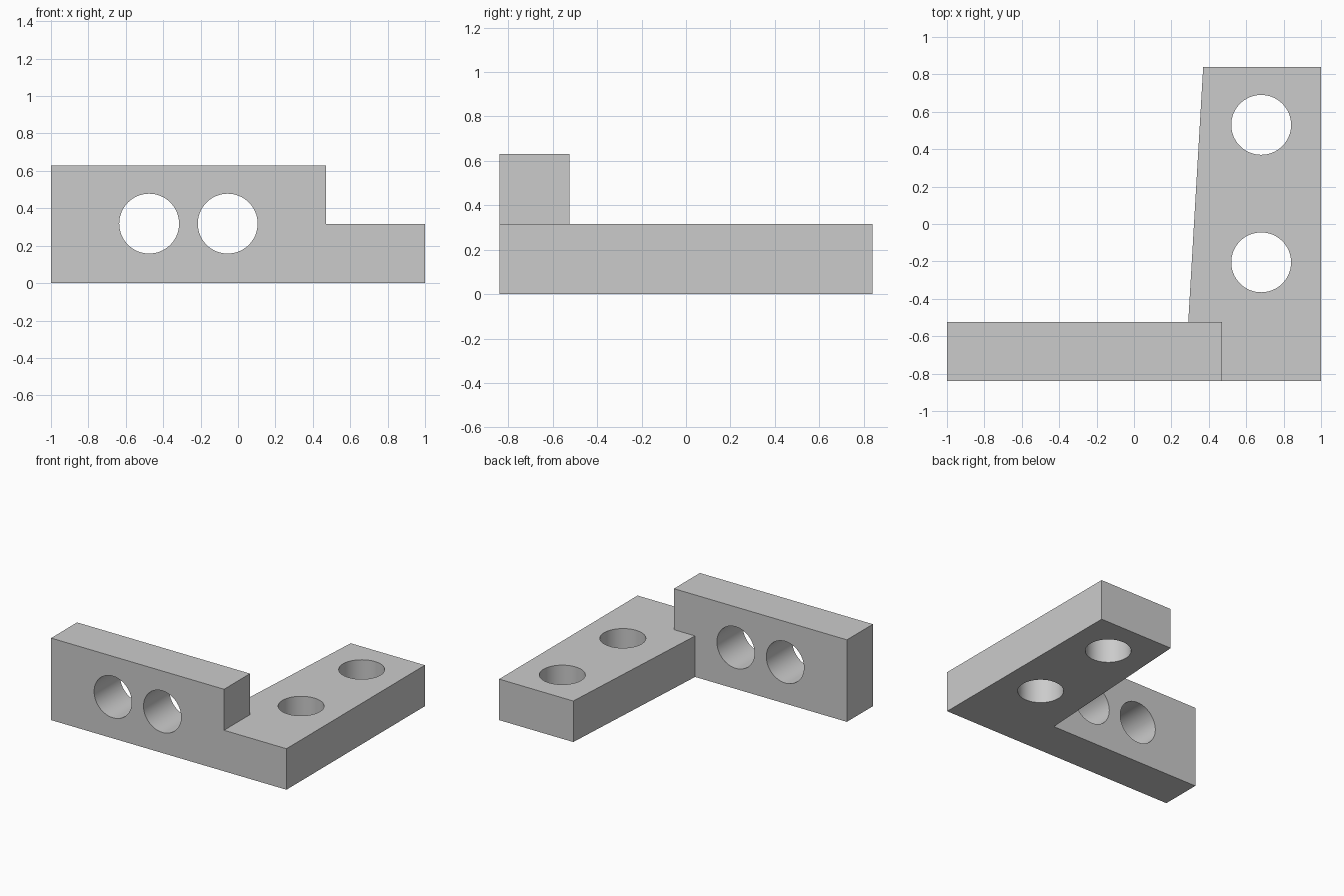
import bpy
import bmesh
import math

cube = bpy.data.objects.get("Cube")
if cube:
    bpy.data.objects.remove(cube, do_unlink=True)

grey = bpy.data.materials.new("light_grey")
grey.use_nodes = True
colour = (0.6, 0.6, 0.6, 1)
grey.diffuse_color = colour
grey.node_tree.nodes["Principled BSDF"].inputs["Base Color"].default_value = colour

HEIGHT = 0.63
STEP = HEIGHT / 2
WALL_BACK = -0.525
HOLE_RADIUS = 0.16


def prism(name, outline, z0, z1):
    """Extrude a plan outline upward from z0 to z1."""
    bm = bmesh.new()
    face = bm.faces.new([bm.verts.new((x, y, z0)) for x, y in outline])
    top = bmesh.ops.extrude_face_region(bm, geom=[face])["geom"]
    verts = [v for v in top if isinstance(v, bmesh.types.BMVert)]
    bmesh.ops.translate(bm, verts=verts, vec=(0, 0, z1 - z0))
    bmesh.ops.recalc_face_normals(bm, faces=bm.faces)
    mesh = bpy.data.meshes.new(name)
    bm.to_mesh(mesh)
    bm.free()
    mesh.materials.append(grey)
    obj = bpy.data.objects.new(name, mesh)
    bpy.context.collection.objects.link(obj)
    return obj


def cut(target, cutter):
    """Subtract a cutter and remove it."""
    bpy.context.view_layer.objects.active = target
    mod = target.modifiers.new("cut", "BOOLEAN")
    mod.operation = "DIFFERENCE"
    mod.solver = "EXACT"
    mod.object = cutter
    bpy.ops.object.modifier_apply(modifier=mod.name)
    bpy.data.objects.remove(cutter, do_unlink=True)


def drill(target, location, rotation=(0, 0, 0)):
    """Bore a round through hole."""
    bpy.ops.mesh.primitive_cylinder_add(vertices=64, radius=HOLE_RADIUS, depth=1,
                                        location=location, rotation=rotation)
    cutter = bpy.context.object
    cutter.data.materials.append(grey)
    cut(target, cutter)


# L-shaped body: upright wall along the front, tapered arm going back
bracket = prism("corner_bracket", [(-1, -0.84), (1, -0.84), (1, 0.84), (0.37, 0.84),
                                   (0.29, WALL_BACK), (-1, WALL_BACK)], 0, HEIGHT)

# Lower the arm to half the wall height
cut(bracket, prism("step_cutter", [(0.47, -1), (1.2, -1), (1.2, 1), (0.2, 1),
                                   (0.29, WALL_BACK), (0.47, WALL_BACK)], STEP, 1))

# Holes through the wall
for x in (-0.475, -0.055):
    drill(bracket, (x, -0.68, 0.318), (math.pi / 2, 0, 0))

# Holes through the arm
for y in (0.53, -0.205):
    drill(bracket, (0.68, y, STEP / 2))

# Smooth hole walls, crisp edges
bpy.ops.object.select_all(action="DESELECT")
bracket.select_set(True)
bpy.context.view_layer.objects.active = bracket
bpy.ops.object.shade_smooth_by_angle(angle=math.radians(30))
